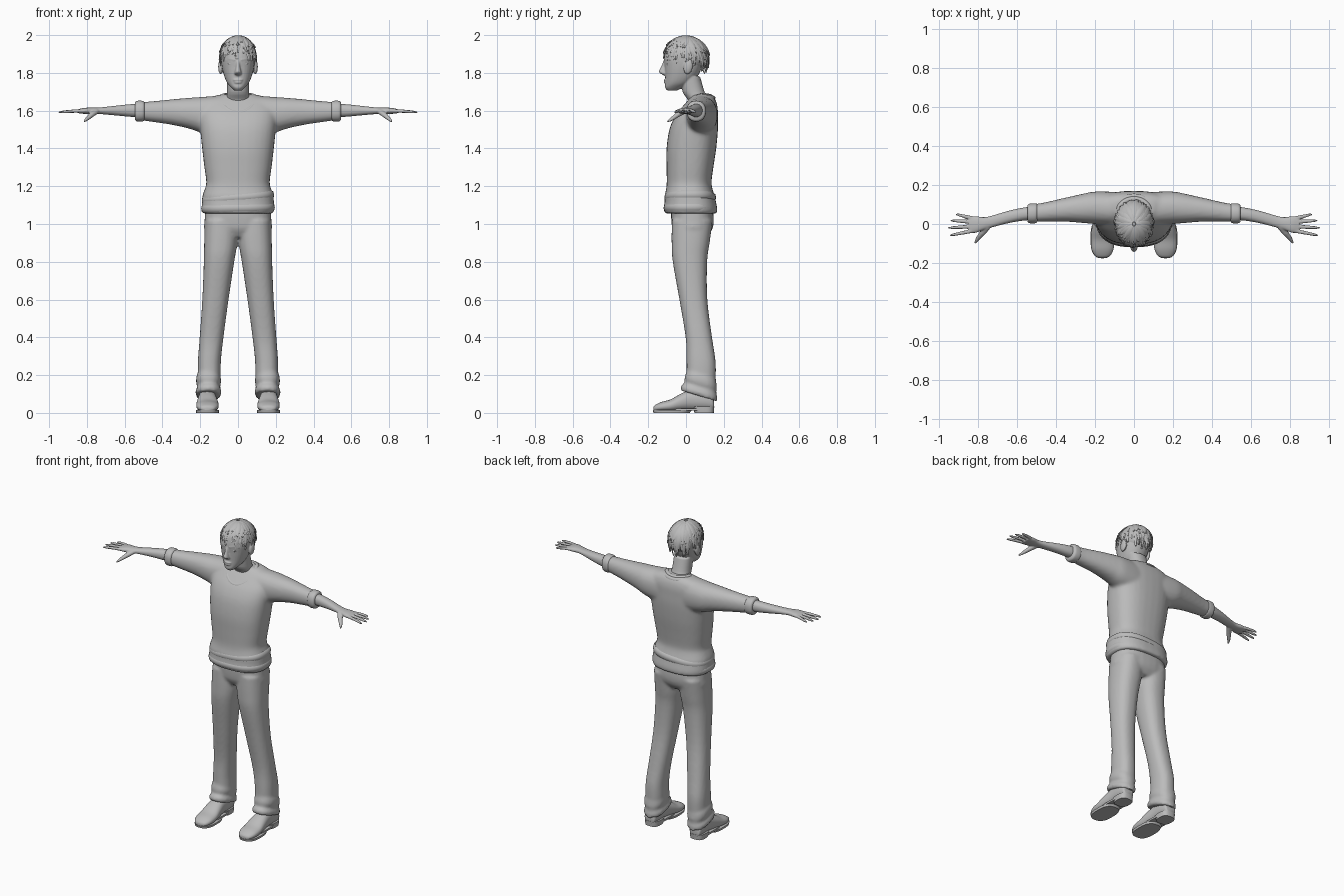
import bpy, bmesh, math, random
from mathutils import Vector, Matrix

random.seed(4)
cube = bpy.data.objects.get("Cube")
if cube:
    bpy.data.objects.remove(cube, do_unlink=True)

GREY = (0.5, 0.5, 0.5, 1)
mat = bpy.data.materials.new("plain grey")
mat.use_nodes = True
mat.diffuse_color = GREY
for node in mat.node_tree.nodes:
    if node.type == 'BSDF_PRINCIPLED':
        node.inputs["Base Color"].default_value = GREY


def skin(bm, rings, closed=False):
    """Join rings of points with quads, capping the ends of open shapes."""
    rows = [[bm.verts.new(p) for p in ring] for ring in rings]
    pairs = list(zip(rows, rows[1:]))
    if closed:
        pairs.append((rows[-1], rows[0]))
    else:
        bm.faces.new(rows[0])
        bm.faces.new(rows[-1])
    count = len(rows[0])
    for a, b in pairs:
        for i in range(count):
            j = (i + 1) % count
            bm.faces.new((a[i], a[j], b[j], b[i]))


def spline(a, b, c, d, t):
    return b + t / 2 * (c - a + t * (2*a - 5*b + 4*c - d + t * (3*(b - c) + d - a)))


def loft(bm, axis, sections, power=0.9, slant=0, steps=4, sides=32):
    """Smooth body through sections (position, low and high of each cross axis)."""
    ext = [sections[0]] + sections + [sections[-1]]
    rows = [[spline(*v, k / steps) for v in zip(*ext[i:i + 4])]
            for i in range(len(sections) - 1) for k in range(steps)]
    rows.append(sections[-1])
    rings = []
    for t, a0, a1, b0, b1 in rows:
        ring = []
        for i in range(sides):
            ang = math.tau * i / sides
            c, s = math.cos(ang), math.sin(ang)
            u = (a0 + a1) / 2 + (a1 - a0) / 2 * math.copysign(abs(c) ** power, c)
            v = (b0 + b1) / 2 + (b1 - b0) / 2 * math.copysign(abs(s) ** power, s)
            w = t + slant * (v - (b0 + b1) / 2)
            ring.append({'x': (w, u, v), 'y': (u, w, v), 'z': (u, v, w)}[axis])
        rings.append(ring)
    skin(bm, rings)


def tube(bm, points, sizes, centre=(0, 0, -100), closed=False, sides=8):
    """Tube along points; sizes are (width, thickness), thickness faces away from centre."""
    pts = [Vector(p) for p in points]
    n, rings = len(pts), []
    for i, p in enumerate(pts):
        ahead = pts[(i + 1) % n] if closed else pts[min(i + 1, n - 1)]
        behind = pts[i - 1] if closed else pts[max(i - 1, 0)]
        d = (ahead - behind).normalized()
        side = d.cross(p - Vector(centre)).normalized()
        up = side.cross(d)
        w, h = sizes[i]
        rings.append([p + side * w * math.cos(math.tau * k / sides)
                      + up * h * math.sin(math.tau * k / sides) for k in range(sides)])
    skin(bm, rings, closed)


def ball(bm, centre, size, tilt=0):
    m = Matrix.Translation(centre) @ Matrix.Rotation(tilt, 4, 'X') @ Matrix.Diagonal((*size, 1))
    bmesh.ops.create_uvsphere(bm, u_segments=20, v_segments=12, radius=1, matrix=m)


def finish(name, bm, mirror=False, voxel=0, smooth=0):
    bmesh.ops.recalc_face_normals(bm, faces=bm.faces[:])
    for f in bm.faces:
        f.smooth = True
    me = bpy.data.meshes.new(name)
    bm.to_mesh(me)
    bm.free()
    me.materials.append(mat)
    me.set_sharp_from_angle(angle=math.radians(50))
    ob = bpy.data.objects.new(name, me)
    bpy.context.collection.objects.link(ob)
    if mirror:
        ob.modifiers.new("mirror", 'MIRROR').use_mirror_merge = False
    if voxel:
        mod = ob.modifiers.new("blend", 'REMESH')
        mod.mode, mod.voxel_size, mod.use_smooth_shade = 'VOXEL', voxel, True
        mod = ob.modifiers.new("soften", 'SMOOTH')
        mod.factor, mod.iterations = 0.5, smooth
    return ob


# Sweater: body and sleeves blended together, with a bunched hem
bm = bmesh.new()
loft(bm, 'z', [(z, -x, x, y0, y1) for z, x, y0, y1 in [
    (1.055, .185, -.11, .163), (1.08, .193, -.118, .166), (1.12, .19, -.113, .158),
    (1.15, .188, -.113, .152), (1.18, .178, -.106, .142), (1.22, .168, -.102, .135),
    (1.3, .178, -.103, .145), (1.4, .19, -.103, .16), (1.5, .2, -.088, .169),
    (1.57, .205, -.058, .169), (1.62, .2, -.02, .167), (1.66, .165, .015, .155),
    (1.685, .1, .04, .135)]], power=.8)
for s in (-1, 1):
    loft(bm, 'x', [(s * x, y0, y1, z0, z1) for x, y0, y1, z0, z1 in [
        (.1, -.01, .165, 1.46, 1.68), (.2, 0, .166, 1.485, 1.672), (.26, .005, .155, 1.505, 1.668),
        (.35, .012, .135, 1.525, 1.66), (.45, .012, .112, 1.54, 1.65),
        (.52, .01, .1, 1.55, 1.645)]])
finish("sweater", bm, voxel=.01, smooth=5)

# Slanting folds above the hem
bm = bmesh.new()
for z, grow, tilt in [(1.085, 0, .02), (1.14, -.004, .08)]:
    ring = [(a, math.cos(a), math.sin(a)) for a in [math.tau * i / 48 for i in range(48)]]
    pts = [((.184 + grow) * math.copysign(abs(c) ** .8, c),
            .022 + (.13 + grow) * math.copysign(abs(s) ** .8, s), z + tilt * .2 * c)
           for a, c, s in ring]
    tube(bm, pts, [(.022, .011)] * 48, (0, .02, z), True)
finish("hem_folds", bm)

# Ribbed collar rings
bm = bmesh.new()
for grow, drop in [(0, 0), (.014, .008)]:
    pts = []
    for i in range(48):
        c, s = math.cos(math.tau * i / 48), math.sin(math.tau * i / 48)
        pts.append(((.086 + grow) * c, .055 + (.076 + grow) * s,
                    1.672 - drop + .04 * s - .033 * s * s))
    tube(bm, pts, [(.012, .008)] * 48, (0, .05, 1.5), True)
finish("collar", bm)

# Rolled sleeve cuffs
bm = bmesh.new()
loft(bm, 'x', [(.495, .012, .102, 1.55, 1.645), (.505, .004, .106, 1.543, 1.652),
               (.535, .004, .104, 1.543, 1.652), (.545, .012, .096, 1.552, 1.645)])
finish("sleeve_cuff", bm, mirror=True)

# Forearms and hands
bm = bmesh.new()
loft(bm, 'x', [(.48, .022, .092, 1.567, 1.638), (.56, .018, .085, 1.567, 1.635),
               (.64, .005, .068, 1.574, 1.627), (.73, -.018, .042, 1.582, 1.617),
               (.77, -.03, .035, 1.583, 1.616), (.81, -.045, .04, 1.583, 1.615),
               (.845, -.045, .038, 1.586, 1.608)])
for root, tip_x, tip_y in [(.028, .912, .05), (.01, .94, .018), (-.012, .952, -.02), (-.034, .942, -.058)]:
    pts = [(.82 + (tip_x - .82) * t, root + (tip_y - root) * t, 1.599 - .008 * t * t)
           for t in (0, .4, .8, 1)]
    tube(bm, pts, [(.011, .01), (.01, .009), (.008, .008), (.004, .004)])
tube(bm, [(.75, -.012, 1.597), (.775, -.045, 1.578), (.8, -.075, 1.556), (.815, -.098, 1.542)],
     [(.018, .016), (.016, .014), (.011, .01), (.005, .005)])
finish("arm_and_hand", bm, mirror=True, voxel=.004, smooth=3)

# Trousers: hips, legs and slanted cuffs blended together
bm = bmesh.new()
loft(bm, 'z', [(.93, -.14, .14, -.045, .11), (.97, -.178, .178, -.07, .138),
               (1.02, -.177, .177, -.078, .147), (1.1, -.172, .172, -.08, .14)], power=.8)
for s in (-1, 1):
    loft(bm, 'z', [(z, s * x0, s * x1, y0, y1) for z, x0, x1, y0, y1 in [
        (.12, .095, .212, .005, .155), (.2, .092, .213, .003, .158), (.28, .09, .212, .003, .156),
        (.4, .077, .203, -.002, .138), (.6, .05, .189, -.035, .113), (.8, .02, .181, -.07, .112),
        (.9, .004, .179, -.076, .125), (1.02, 0, .175, -.075, .142)]], power=.85)
    loft(bm, 'z', [(z, s * x0, s * x1, y0, y1) for z, x0, x1, y0, y1 in [
        (.09, .092, .222, -.028, .164), (.115, .088, .225, -.026, .165), (.135, .097, .214, -.008, .16),
        (.16, .09, .222, -.008, .163), (.19, .092, .22, .001, .16),
        (.21, .096, .21, .006, .156)]], power=.85, slant=-.3)
finish("trousers", bm, voxel=.009, smooth=5)

# Shoes with sole and heel
bm = bmesh.new()
loft(bm, 'y', [(-.173, .145, .18, .012, .03), (-.163, .122, .2, .008, .042),
               (-.13, .105, .217, .006, .058), (-.08, .102, .221, .006, .072),
               (-.03, .107, .217, .01, .1), (.03, .115, .21, .014, .125), (.1, .117, .209, .014, .125),
               (.138, .124, .203, .014, .1), (.148, .135, .192, .02, .06)])
finish("shoe", bm, mirror=True)
bm = bmesh.new()
loft(bm, 'z', [(0, .102, .221, -.172, .02), (.014, .1, .223, -.176, .03)], power=.75)
loft(bm, 'z', [(0, .117, .21, .045, .147), (.034, .114, .213, .035, .15)], power=.7)
loft(bm, 'z', [(.012, .112, .214, -.08, .12), (.024, .112, .214, -.08, .12)], power=.7)
finish("shoe_sole", bm, mirror=True)

# Head, neck, nose, lips and ears blended together
bm = bmesh.new()
loft(bm, 'z', [(z, -x, x, y0, y1) for z, x, y0, y1 in [
    (1.706, .018, -.098, -.05), (1.722, .036, -.111, -.015), (1.745, .056, -.11, .025),
    (1.78, .072, -.11, .06), (1.83, .085, -.113, .085), (1.88, .09, -.116, .1),
    (1.94, .083, -.1, .098), (1.975, .05, -.06, .07)]])
loft(bm, 'z', [(1.6, -.075, .075, .0, .125), (1.65, -.064, .064, .012, .12),
               (1.7, -.058, .058, -.018, .098), (1.78, -.058, .058, -.03, .075)])
loft(bm, 'z', [(z, -x, x, y, -.085) for z, x, y in [
    (1.786, .012, -.116), (1.796, .02, -.134), (1.808, .017, -.144),
    (1.838, .011, -.13), (1.872, .012, -.116)]], sides=16)
for z, w in [(1.762, .026), (1.75, .021)]:
    ball(bm, (0, -.108, z), (w, .01, .006))
for s in (-1, 1):
    ball(bm, (s * .092, .012, 1.832), (.013, .024, .04), -.2)
    tube(bm, [(s * .016, -.112, 1.868), (s * .04, -.103, 1.874), (s * .064, -.082, 1.866)],
         [(.007, .006)] * 3)
finish("head", bm, voxel=.004, smooth=4)

# Eyes
bm = bmesh.new()
ball(bm, (.036, -.097, 1.846), (.017, .01, .008))
finish("eye", bm, mirror=True)

# Hair: a cap covered in tapering locks that fall from the crown
bm = bmesh.new()
ball(bm, (0, .015, 1.895), (.095, .105, .095))
finish("hair_cap", bm)
bm = bmesh.new()
centre = Vector((0, 0, 1.88))
for layer in range(3):
    for i in range(44):
        a = math.tau * (i + random.random()) / 44
        back = math.sin(a)
        end = math.radians(112 + 25 * back + random.uniform(-14, 8)) * (1, .85, .6)[layer]
        swirl = random.uniform(-.3, .3)
        size = (.95, .98, 1)[layer] * random.uniform(.97, 1.01)
        pts, sizes = [], []
        for k in range(9):
            t = k / 8
            th = .08 + (end - .08) * t
            r = math.sin(th) if th < math.pi / 2 else math.sin(th) ** .4
            az = a + swirl * t
            flick = size + .05 * t ** 4
            pts.append(centre + Vector((.1 * r * math.cos(az), .122 * r * math.sin(az),
                                        .112 * math.cos(th))) * flick)
            wide = .004 + .013 * math.sin(math.pi * min(t + .12, 1)) ** .7
            sizes.append((wide, .002 + .005 * (1 - t)))
        tube(bm, pts, sizes, centre, sides=6)
finish("hair_locks", bm)
